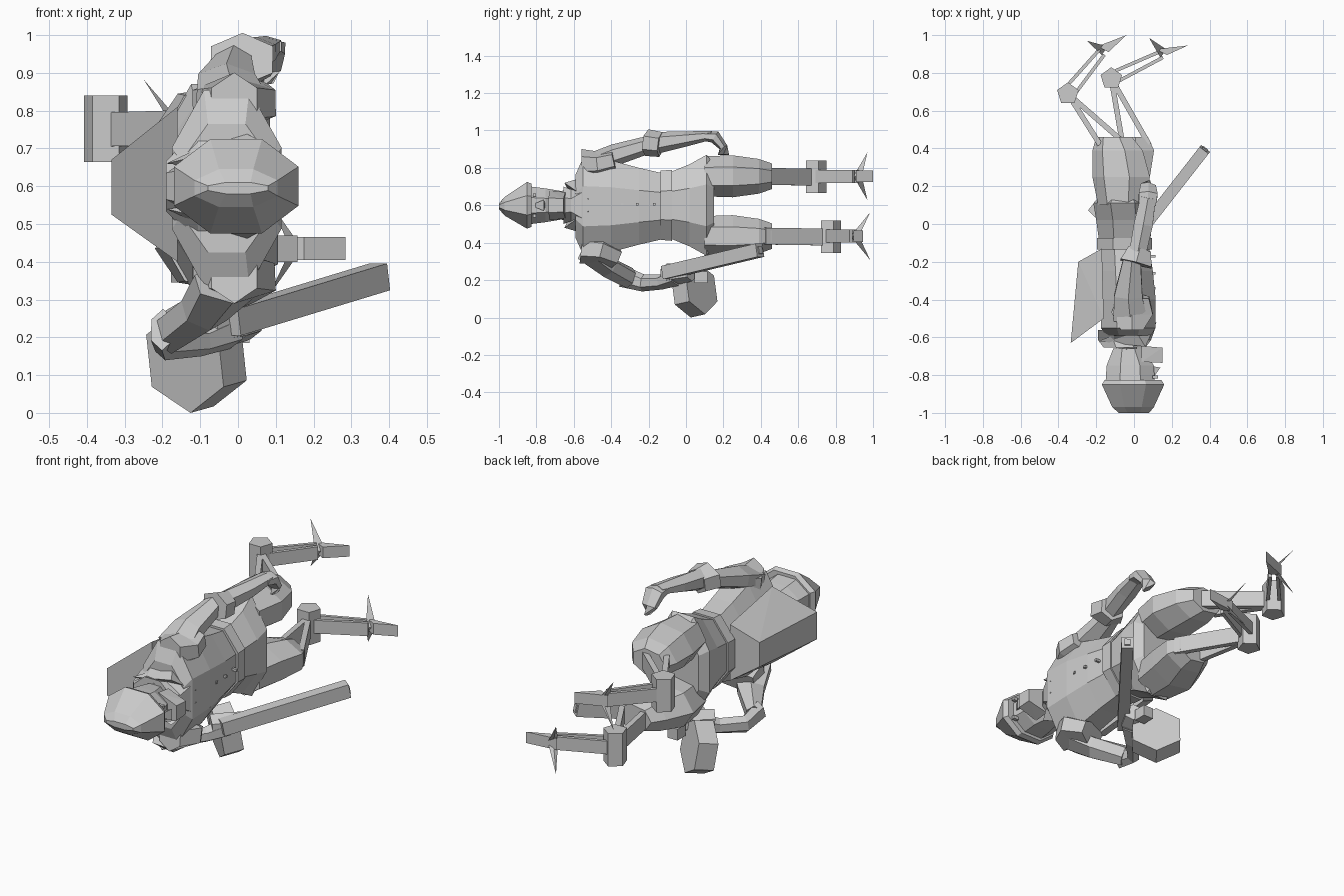
import bpy, bmesh
from math import cos, sin, pi
from mathutils import Vector

Y = Vector((0, 1, 0))
Z = Vector((0, 0, 1))


def finish(name, bm):
    bmesh.ops.recalc_face_normals(bm, faces=bm.faces[:])
    me = bpy.data.meshes.new(name)
    bm.to_mesh(me)
    bm.free()
    ob = bpy.data.objects.new(name, me)
    bpy.context.collection.objects.link(ob)
    return ob


def loft(name, secs, n=8, axis=None):
    """Rings (x, y, z, half width, half height) along a path; flat sides outward."""
    bm = bmesh.new()
    rings = []
    pts = [Vector(s[:3]) for s in secs]
    k = 1 / cos(pi / n) if n % 2 == 0 else 1
    for i, s in enumerate(secs):
        d = axis or (pts[min(i + 1, len(pts) - 1)] - pts[max(i - 1, 0)]).normalized()
        u = d.cross(Z).normalized()
        v = u.cross(d)
        rings.append([bm.verts.new(pts[i] + u * s[3] * k * cos(a) + v * s[4] * k * sin(a))
                      for a in [2 * pi * (j + .5) / n for j in range(n)]])
    for a, b in zip(rings, rings[1:]):
        for j in range(n):
            bm.faces.new((a[j], a[(j + 1) % n], b[(j + 1) % n], b[j]))
    bm.faces.new(rings[0])
    bm.faces.new(rings[-1])
    return finish(name, bm)


def bar(name, p, q, w, h):
    return loft(name, [(*p, w, h), (*q, w, h)], 4)


def hull(name, pts):
    bm = bmesh.new()
    for p in pts:
        bm.verts.new(p)
    r = bmesh.ops.convex_hull(bm, input=bm.verts[:])
    bmesh.ops.delete(bm, geom=list({g for g in r["geom_interior"] + r["geom_unused"]}), context='VERTS')
    return finish(name, bm)


def box(name, c, s):
    x, y, z = c
    return hull(name, [(x + i * s[0] / 2, y + j * s[1] / 2, z + k * s[2] / 2)
                       for i in (-1, 1) for j in (-1, 1) for k in (-1, 1)])


# Head: helmet cap, brim, face and eyes
loft("helmet", [(0, -1, .595, .08, .015), (-.005, -.97, .595, .11, .05),
                (-.005, -.85, .6, .165, .125), (-.005, -.825, .6, .15, .115)], 8, Y)
loft("face", [(-.02, -.83, .6, .13, .10), (-.02, -.75, .6, .125, .09), (-.03, -.66, .6, .08, .075)], 8, Y)
hull("jaw", [(x, y, .6 + s * z) for s in (-1, 1) for x, y, z in
             ((.04, -.73, .08), (.15, -.735, .04), (.15, -.655, .035), (.04, -.645, .07))])
hull("nose", [(.09, -.83, .6), (.14, -.76, .57), (.14, -.76, .63), (.08, -.75, .6)])
for s in (-1, 1):
    box("eye", (.112, -.81, .6 + s * .055), (.03, .018, .018))

# Neck and collar
loft("neck", [(-.04, -.69, .6, .05, .06), (-.04, -.57, .6, .07, .09)], 6, Y)
loft("collar", [(-.05, -.655, .6, .11, .1), (-.05, -.615, .6, .14, .085), (-.04, -.56, .6, .15, .16)], 8, Y)
for s in (-1, 1):
    hull("collar_point", [(-.19, -.62, .6 + s * .06), (.06, -.65, .6 + s * .12), (.09, -.55, .6 + s * .06),
                          (.12, -.52, .6 + s * .03), (.0, -.55, .6 + s * .15)])

# Torso, chest buttons, belt, pelvis
loft("torso", [(-.03, -.59, .595, .12, .17), (-.03, -.55, .595, .145, .26), (-.03, -.40, .595, .145, .245),
               (-.04, -.25, .595, .14, .205), (-.05, -.12, .595, .13, .175)], 8, Y)
for y in (-.34, -.26, -.17):
    box("button", (.1, y, .605), (.03, .013, .013))
loft("belt", [(-.05, -.135, .6, .145, .185), (-.05, -.075, .6, .145, .19)], 8, Y)
loft("pelvis", [(-.05, -.09, .6, .135, .175), (-.05, .02, .6, .15, .22),
                (-.06, .11, .6, .155, .27), (-.06, .15, .6, .12, .22)], 8, Y)

# Backpack wedge
hull("backpack", [(-.335, -.63, .67), (-.335, -.63, .525), (-.295, -.2, .66), (-.295, -.2, .53),
                  (-.17, -.13, .75), (-.17, -.13, .45), (-.16, -.5, .81), (-.16, -.5, .4)])

# Legs: thigh, twin struts, hock block, shin bars, three-clawed foot
legs = [  # z, thigh end x, hock xy, ankle xy, heel spur xy, toe xy
    (.755, -.1, (-.35, .69), (-.17, .91), (-.25, .97), (-.04, 1.0)),
    (.435, .02, (-.12, .77), (.14, .895), (.08, .985), (.285, .945))]
for z, ex, hock, ank, spur, toe in legs:
    loft("thigh", [(-.06, .1, z, .13, .11), (-.06, .25, z, .16, .115), (ex * .5 - .03, .39, z, .14, .095),
                   (ex * .7 - .03, .46, z, .1, .07)], 7, Y)
    for dx in (-.08, .06):
        bar("upper_strut", (ex + dx, .42, z), (hock[0], hock[1], z - .005), .014, .045)
    bm = bmesh.new()
    bmesh.ops.create_cone(bm, cap_ends=True, segments=5, radius1=.06, radius2=.06, depth=.175)
    bmesh.ops.translate(bm, verts=bm.verts, vec=(*hock, z - .003))
    finish("hock", bm)
    for o in (-.022, .022):
        bar("shin_bar", (hock[0] + o, hock[1] - o, z), (ank[0] + o * .6, ank[1] - o * .6, z), .009, .035)
    root = [(ank[0] - .025, ank[1] + .03, z - .03), (ank[0] - .025, ank[1] + .03, z + .03),
            (ank[0] + .035, ank[1], z - .03), (ank[0] + .035, ank[1], z + .03)]
    hull("toe", root + [(*toe, z - .03), (*toe, z + .03)])
    for s in (-1, 1):
        hull("spur", [(*spur, z + s * .128), (ank[0], ank[1] - .015, z), (ank[0] + .03, ank[1] + .03, z),
                      (ank[0] - .01, ank[1] + .035, z + s * .03)])

# Free arm: shoulder pad, upper arm, elbow cuff, forearm, hand
loft("shoulder", [(-.01, -.56, .82, .06, .07), (-.01, -.47, .82, .11, .06), (.0, -.38, .84, .08, .055)], 6)
loft("upper_arm", [(-.02, -.5, .83, .09, .045), (-.03, -.38, .87, .075, .05), (-.01, -.18, .93, .045, .04)], 6)
loft("elbow_cuff", [(.01, -.21, .935, .085, .062), (.03, -.135, .925, .06, .058)], 6)
loft("forearm", [(.02, -.15, .935, .045, .05), (.05, 0, .955, .05, .035), (.075, .14, .975, .04, .02)], 6)
loft("hand", [(.07, .1, .97, .045, .022), (.075, .155, .965, .05, .03), (.075, .2, .91, .04, .02),
              (.08, .2, .87, .03, .012)], 6)

# Weapon arm bent around to the grip
loft("shoulder", [(-.01, -.56, .37, .06, .07), (-.01, -.47, .36, .11, .065), (-.04, -.38, .32, .08, .055)], 6)
loft("upper_arm", [(-.03, -.52, .34, .09, .05), (-.09, -.42, .27, .065, .05), (-.19, -.3, .21, .035, .05)], 6)
loft("forearm", [(-.2, -.34, .22, .03, .05), (-.19, -.23, .185, .03, .04), (-.1, -.13, .19, .035, .035),
                 (-.03, -.05, .22, .05, .045)], 6)
loft("hand", [(-.09, -.1, .225, .05, .055), (-.02, -.03, .235, .06, .05), (.03, .03, .24, .04, .04)], 6)

# Weapon: long square barrel, muzzle, grip and hexagonal drum
a, b = Vector((-.02, -.11, .24)), Vector((.375, .395, .36))
d = (b - a).normalized()
bar("barrel", a, b, .03, .036)
bar("muzzle", b - d * .02, b + d * .006, .016, .02)
box("grip", (.0, .08, .215), (.06, .07, .06))
bm = bmesh.new()
bmesh.ops.create_cone(bm, cap_ends=True, segments=6, radius1=.14, radius2=.14, depth=.1)
bmesh.ops.rotate(bm, verts=bm.verts, matrix=Vector((.61, .77, .17)).to_track_quat('Z', 'Y').to_matrix())
lift = min(v.co.z for v in bm.verts)
bmesh.ops.translate(bm, verts=bm.verts, vec=(-.11, .045, -lift))
finish("drum", bm)
